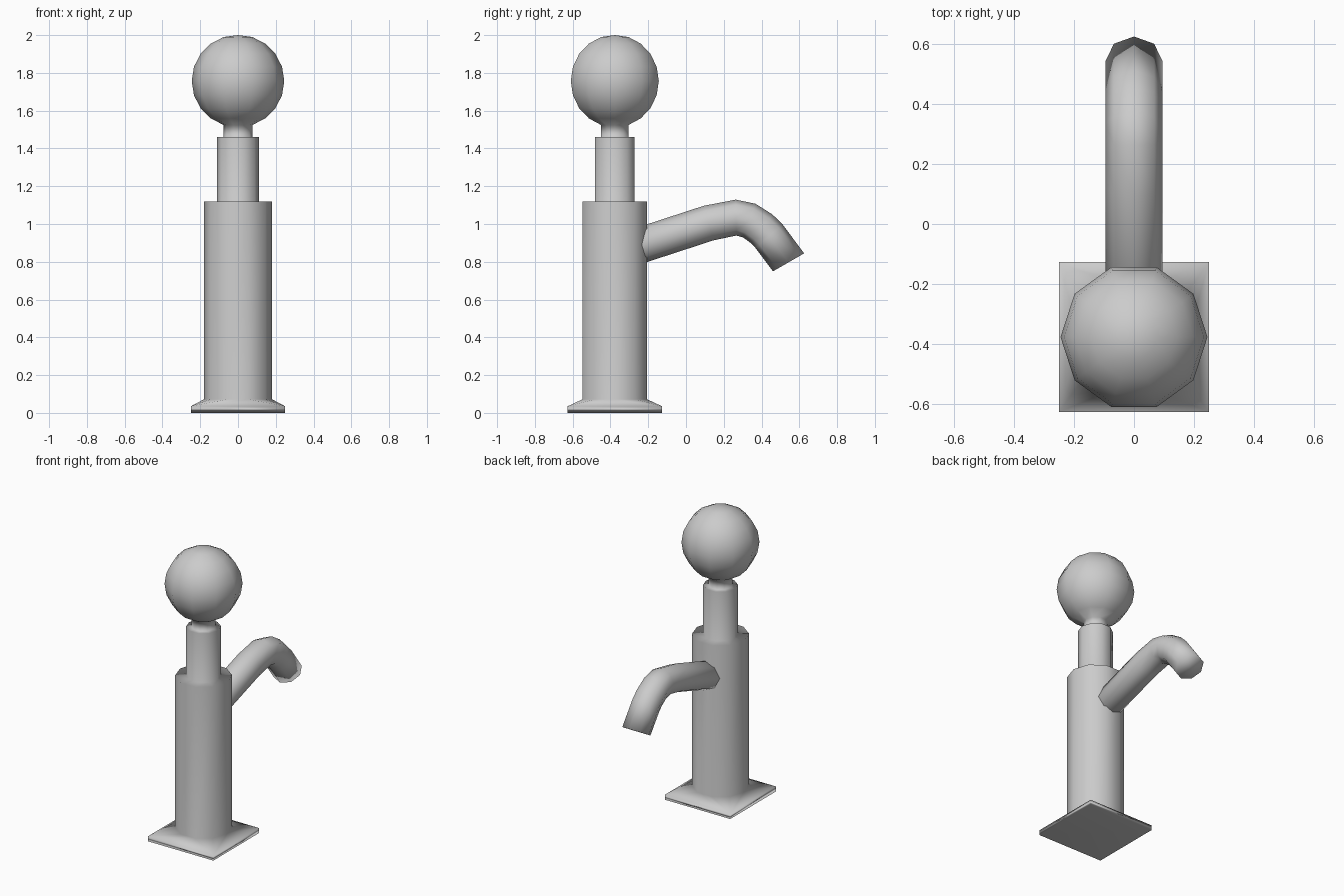
import bpy, bmesh, math
from mathutils import Vector

if "Cube" in bpy.data.objects:
    bpy.data.objects.remove(bpy.data.objects["Cube"])

CY = -0.377  # y of the pump axis


def finish(name, bm):
    bmesh.ops.recalc_face_normals(bm, faces=bm.faces)
    for f in bm.faces:
        f.smooth = True
    me = bpy.data.meshes.new(name)
    bm.to_mesh(me)
    bm.free()
    ob = bpy.data.objects.new(name, me)
    bpy.context.collection.objects.link(ob)
    # large faces dominate the shading, as on a simple game prop
    ob.modifiers.new("weighted", 'WEIGHTED_NORMAL').mode = 'FACE_AREA'
    return ob


def ring(bm, centre, u, v, r, n):
    angles = [2 * math.pi * i / n for i in range(n)]
    return [bm.verts.new(centre + r * (math.cos(a) * u + math.sin(a) * v)) for a in angles]


def bridge(bm, a, b):
    n = len(a)
    for i in range(n):
        j = (i + 1) % n
        bm.faces.new((a[i], a[j], b[j], b[i]))


X, Y, Z = Vector((1, 0, 0)), Vector((0, 1, 0)), Vector((0, 0, 1))

# Square foot blending into the ten-sided column
bm = bmesh.new()
for z in (0, 0.035):
    for sx in (-0.25, 0.25):
        for sy in (-0.25, 0.25):
            bm.verts.new((sx, CY + sy, z))
last = ring(bm, Vector((0, CY, 0.072)), X, Y, 0.18, 10)
bmesh.ops.convex_hull(bm, input=bm.verts[:])
top = [f for f in bm.faces if all(v.co.z > 0.06 for v in f.verts)]
bmesh.ops.delete(bm, geom=top, context='FACES')
bottom = [f for f in bm.faces if all(v.co.z < 0.01 for v in f.verts)]
bmesh.ops.dissolve_faces(bm, faces=bottom)

# Column, upper shaft, neck and ball knob as one turned profile
R, ZC = 0.245, 1.757
profile = [(0.18, 1.12), (0.11, 1.12), (0.11, 1.46), (0.076, 1.46)]
profile += [(R * math.sin(math.radians(a)), ZC - R * math.cos(math.radians(a)))
            for a in range(18, 163, 18)]
for r, z in profile:
    nxt = ring(bm, Vector((0, CY, z)), X, Y, r, 10)
    bridge(bm, last, nxt)
    last = nxt
apex = bm.verts.new((0, CY, 2.0))
for i in range(10):
    bm.faces.new((last[i], last[(i + 1) % 10], apex))
finish("pump_body", bm)

# Bent eight-sided spout
path = [(-0.30, 0.868), (0.12, 1.005), (0.265, 1.034), (0.335, 1.018),
        (0.40, 0.975), (0.44, 0.935), (0.543, 0.797)]
tilt = [18, 16, 1, -20, -37, -49, -60]
bm = bmesh.new()
rings = []
for (y, z), t in zip(path, tilt):
    t = math.radians(t)
    up = Vector((0, -math.sin(t), math.cos(t)))
    rings.append(ring(bm, Vector((0, y, z)), X, up, 0.095, 8))
for a, b in zip(rings, rings[1:]):
    bridge(bm, a, b)
bm.faces.new(rings[0])
bm.faces.new(rings[-1])
finish("spout", bm)
